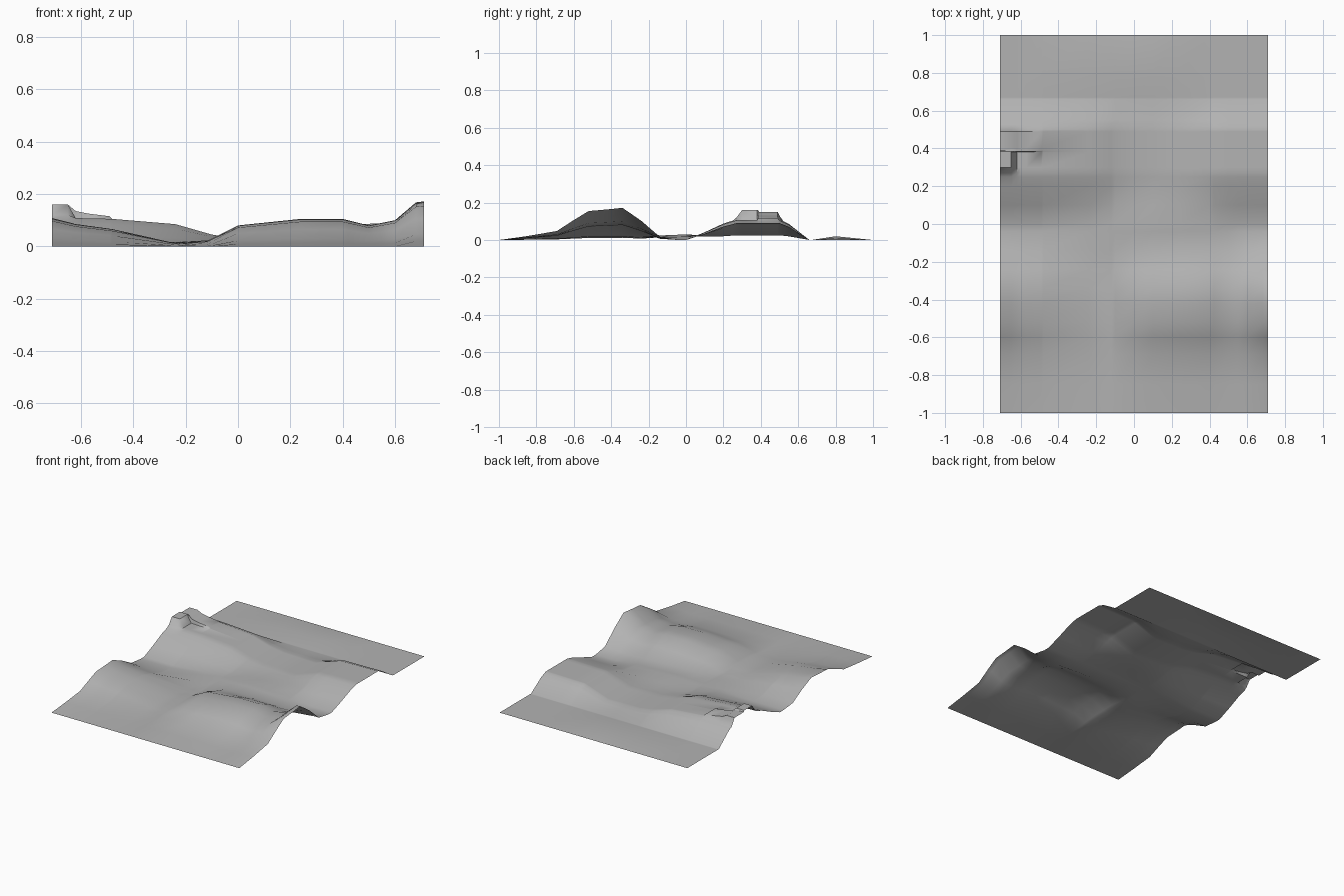
import bpy, bmesh, math

cube = bpy.data.objects.get("Cube")
if cube:
    bpy.data.objects.remove(cube, do_unlink=True)


def ramp(points, t):
    """Straight-line interpolation through a short profile."""
    if t <= points[0][0]:
        return points[0][1]
    for (a, u), (b, v) in zip(points, points[1:]):
        if t <= b:
            return u + (v - u) * (t - a) / (b - a)
    return points[-1][1]


# Crest heights across the width, and ridge sections along the length
front_crest = [(-.71, .108), (-.62, .085), (-.48, .066), (-.24, .012), (-.12, .02),
               (0, .08), (.24, .105), (.4, .105), (.5, .08), (.6, .1), (.68, .168), (.71, .172)]
front_section = [(-1, 0), (-.85, .12), (-.69, .28), (-.6, .62), (-.52, .9), (-.42, .95),
                 (-.34, 1), (-.24, .6), (-.14, .1), (-.04, 0)]
rear_crest = [(-.71, .11), (-.48, .105), (-.24, .085), (-.1, .045), (0, .03),
              (.24, .025), (.42, .085), (.71, .09)]
rear_section = [(0, 0), (.1, .38), (.2, .8), (.27, 1), (.5, 1), (.55, .78), (.66, 0)]

# Low saddle between the ridges and a slight swell at the back
saddle_crest = [(-.48, 0), (-.24, .018), (.1, .03), (.4, .018), (.55, 0)]
saddle_section = [(-.24, 0), (-.14, .8), (0, 1), (.1, .8), (.25, .2), (.4, 0)]
swell_crest = [(-.6, 0), (-.24, .015), (.1, .02), (.4, 0)]
swell_section = [(.67, 0), (.8, 1), (1, 0)]

# Stepped outcrop on the rear ridge
step_front = [(-.65, .16), (-.62, .1)]
step_back = [(-.65, .15), (-.62, .135), (-.57, .125), (-.49, .115), (-.48, .1)]
step_front_section = [(.25, 0), (.27, .75), (.3, 1), (.385, 1), (.39, 0)]
step_back_section = [(.38, 0), (.385, 1), (.49, 1), (.52, .6), (.53, 0)]


def height(x, y):
    ground = max(ramp(front_crest, x) * ramp(front_section, y),
                 ramp(rear_crest, x) * ramp(rear_section, y),
                 ramp(saddle_crest, x) * ramp(saddle_section, y),
                 ramp(swell_crest, x) * ramp(swell_section, y))
    if x < -.479:
        ground = max(ground, ramp(step_front, x) * ramp(step_front_section, y),
                     ramp(step_back, x) * ramp(step_back_section, y))
    return ground


def stations(*profiles):
    return sorted({p[0] for profile in profiles for p in profile})


xs = stations(front_crest, rear_crest, saddle_crest, swell_crest, step_front, step_back)
ys = stations(front_section, rear_section, saddle_section, swell_section,
              step_front_section, step_back_section)

# Terrain sheet
bm = bmesh.new()
rows = [[bm.verts.new((x, y, height(x, y))) for x in xs] for y in ys]
for low, high in zip(rows, rows[1:]):
    for i in range(len(xs) - 1):
        bm.faces.new((low[i], low[i + 1], high[i + 1], high[i]))
mesh = bpy.data.meshes.new("terrain")
bm.to_mesh(mesh)
bm.free()
terrain = bpy.data.objects.new("terrain", mesh)
bpy.context.collection.objects.link(terrain)

# Plain grey ground
grey = bpy.data.materials.new("ground_grey")
grey.use_nodes = True
colour = (.45, .45, .45, 1)
grey.diffuse_color = colour
grey.node_tree.nodes["Principled BSDF"].inputs["Base Color"].default_value = colour
mesh.materials.append(grey)

bpy.ops.object.select_all(action='DESELECT')
terrain.select_set(True)
bpy.context.view_layer.objects.active = terrain
bpy.ops.object.shade_smooth_by_angle(angle=math.radians(50))
